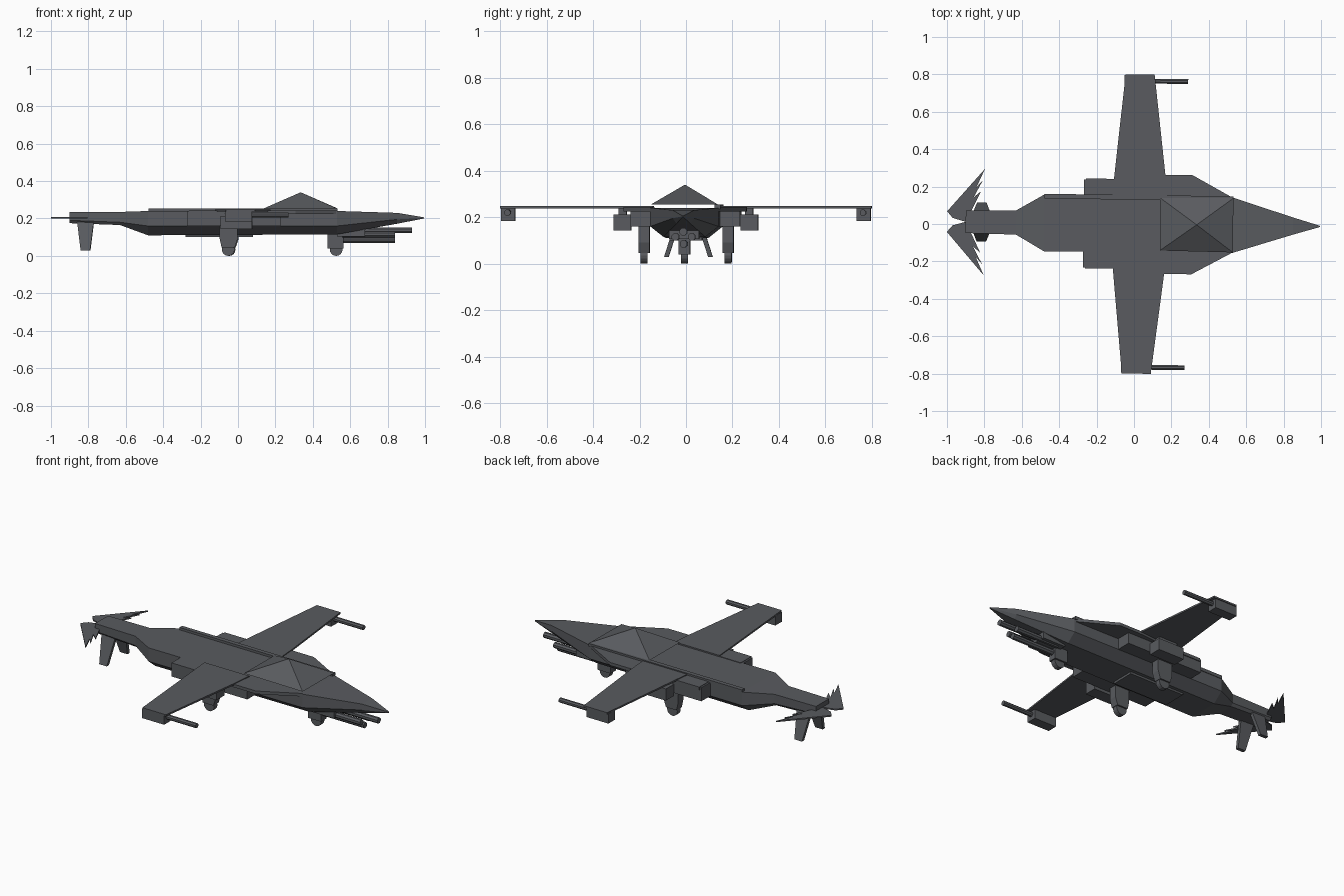
import bpy, bmesh, math
from mathutils import Matrix

if "Cube" in bpy.data.objects:
    bpy.data.objects.remove(bpy.data.objects["Cube"])

GREY = bpy.data.materials.new("dark_grey")
GREY.diffuse_color = (0.1, 0.105, 0.115, 1)
GREY.use_nodes = True
GREY.node_tree.nodes["Principled BSDF"].inputs["Base Color"].default_value = GREY.diffuse_color
YAW = Matrix.Rotation(-0.013, 4, 'Z')  # whole craft sits slightly turned


def finish(name, bm):
    bmesh.ops.recalc_face_normals(bm, faces=bm.faces)
    bm.transform(YAW)
    me = bpy.data.meshes.new(name)
    bm.to_mesh(me)
    bm.free()
    me.materials.append(GREY)
    ob = bpy.data.objects.new(name, me)
    bpy.context.collection.objects.link(ob)
    return ob


def loft(name, rings):
    bm = bmesh.new()
    vs = [[bm.verts.new(p) for p in r] for r in rings]
    n = len(rings[0])
    for a, b in zip(vs, vs[1:]):
        for i in range(n):
            j = (i + 1) % n
            bm.faces.new((a[i], a[j], b[j], b[i]))
    bm.faces.new(vs[0])
    bm.faces.new(vs[-1])
    return finish(name, bm)


def box(name, x0, x1, y0, y1, z0, z1):
    ring = lambda z: [(x0, y0, z), (x1, y0, z), (x1, y1, z), (x0, y1, z)]
    return loft(name, [ring(z0), ring(z1)])


def plate(name, pts, s, z0, z1):
    return loft(name, [[(x, s * y, z) for x, y in pts] for z in (z0, z1)])


def rod(name, x0, x1, y, z, r, n=8):
    ring = lambda x: [(x, y + r * math.cos(2 * math.pi * (i + .5) / n),
                       z + r * math.sin(2 * math.pi * (i + .5) / n)) for i in range(n)]
    return loft(name, [ring(x0), ring(x1)])


def wheel(name, x, y, r=0.034, w=0.015, n=16):
    ring = lambda yy: [(x + r * math.cos(2 * math.pi * i / n), yy,
                        r + r * math.sin(2 * math.pi * i / n)) for i in range(n)]
    return loft(name, [ring(y - w), ring(y + w)])


# Fuselage: x, half width, top, chine, lower half width, bottom
SECTIONS = [(-0.90, .06, .235, .19, .05, .175), (-0.63, .065, .235, .18, .05, .165),
            (-0.48, .152, .24, .16, .09, .11), (0.53, .147, .24, .16, .09, .115),
            (0.85, .046, .23, .195, .03, .172), (0.995, .003, .206, .203, .002, .2)]
loft("fuselage", [[(x, -w, t), (x, w, t), (x, w, c), (x, b, z), (x, -b, z), (x, -w, c)]
                  for x, w, t, c, b, z in SECTIONS])
box("deck_rail", -0.48, 0.53, .13, .155, .235, .254)
box("belly_box", -0.28, 0.08, -.07, .07, .1, .13)

# Canopy pyramid
bm = bmesh.new()
base = [bm.verts.new(p) for p in ((.14, -.14, .254), (.53, -.145, .254),
                                  (.53, .145, .254), (.14, .14, .254))]
apex = bm.verts.new((.335, 0, .34))
bm.faces.new(base)
for i in range(4):
    bm.faces.new((base[i], base[(i + 1) % 4], apex))
finish("canopy", bm)

# Mirrored parts
for s, side in ((1, "left"), (-1, "right")):
    plate(side + "_wing", [(-.12, .14), (.175, .14), (.165, .26), (.1, .8), (-.055, .8)], s, .238, .248)
    plate(side + "_shoulder", [(-.26, .14), (-.26, .24), (-.1, .24), (.16, .265), (.31, .265), (.53, .145)],
          s, .225, .243)
    box(side + "_engine_box", -.27, .23, s * .14, s * .235, .16, .24)
    box(side + "_wing_pod", -.09, .08, s * .235, s * .31, .143, .212)
    box(side + "_pylon", -.06, .06, s * .255, s * .29, .21, .24)
    box(side + "_tip_pod", -.06, .085, s * .735, s * .795, .183, .24)
    rod(side + "_tip_gun", .08, .28, s * .765, .219, .014)
    # Main landing gear, tapering towards the wheel
    y0, y1 = s * .157, s * .205
    loft(side + "_main_strut", [[(a, y0, z), (b, y0, z), (b, y1, z), (a, y1, z)]
                                for a, b, z in ((-.085, -.015, .045), (-.095, -.0, .09), (-.095, .0, .2))])
    wheel(side + "_main_wheel", -.05, s * .181)
    # Spiked tailplane
    plate(side + "_tailplane", [(-.90, .0), (-.97, .02), (-1.0, .055), (-.80, .285), (-.845, .185),
                                (-.81, .225), (-.86, .13), (-.82, .165), (-.87, .06)], s, .2, .208)
    # Splayed lower tail fin
    loft(side + "_lower_fin", [[(a, s * (y - .01), z), (b, s * (y - .01), z),
                                (b, s * (y + .01), z), (a, s * (y + .01), z)]
                               for a, b, y, z in ((-.86, -.77, .045, .185), (-.84, -.79, .095, .028))])
    rod(side + "_nose_gun", .56, .84, s * .035, .115, .017)

# Nose gear and centre guns
box("nose_strut", .48, .565, -.025, .025, .04, .125)
wheel("nose_wheel", .525, 0)
box("gun_mount", .53, .68, -.065, .065, .105, .165)
rod("upper_gun", .6, .93, 0, .137, .017)
rod("lower_gun", .55, .84, 0, .085, .017)
